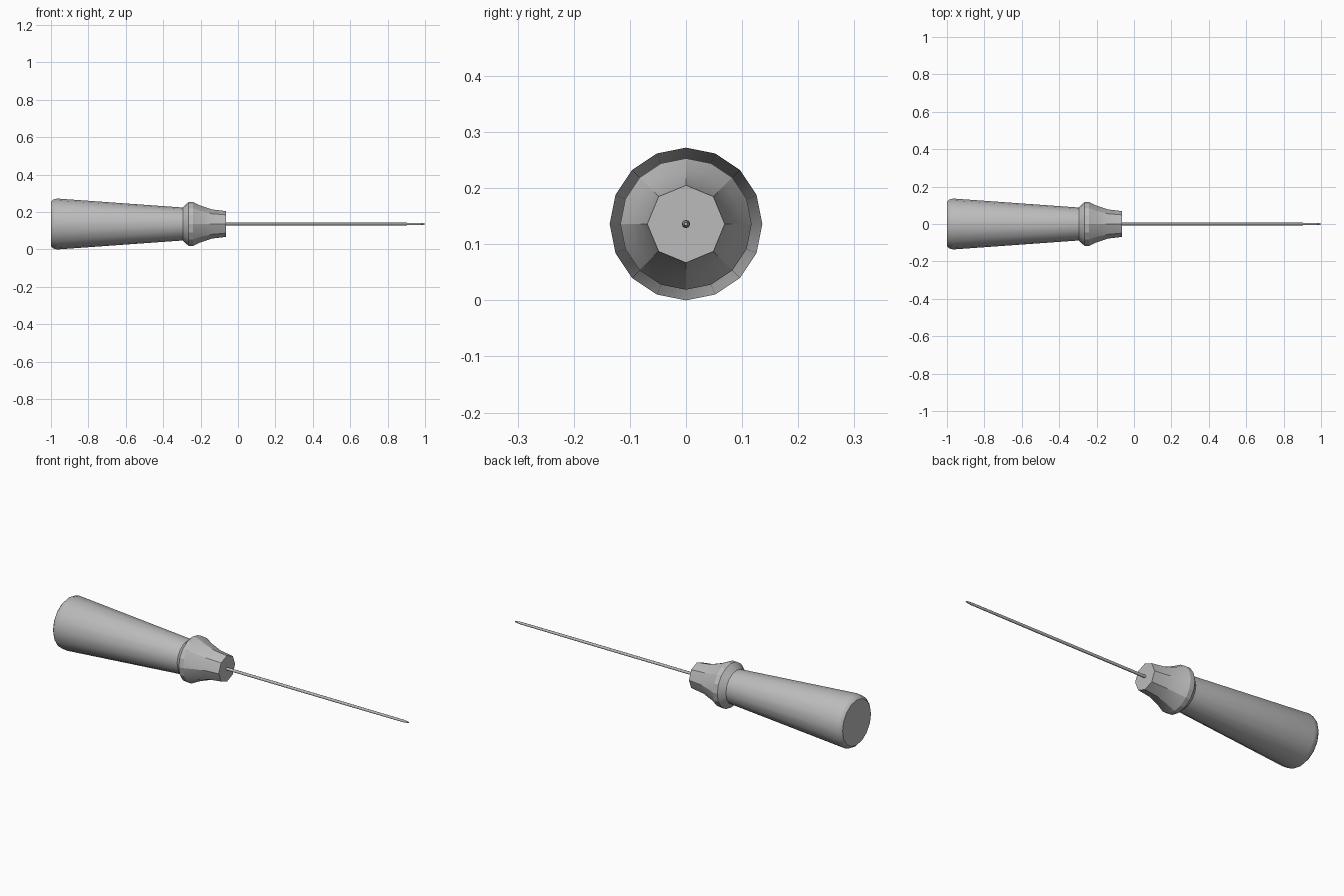
import bpy, bmesh, math

old = bpy.data.objects.get("Cube")
if old:
    bpy.data.objects.remove(old, do_unlink=True)

AXIS_Z = 0.136

grey = bpy.data.materials.new("plain_grey")
grey.use_nodes = True
colour = (0.5, 0.5, 0.5, 1)
grey.diffuse_color = colour
grey.node_tree.nodes["Principled BSDF"].inputs["Base Color"].default_value = colour


def turned(name, profile, sides, angle):
    """Turn a profile of (x, radius, facet) about the long axis; facet 1 halves the side count."""
    bm = bmesh.new()
    rings = []
    for x, radius, facet in profile:
        ring = []
        for i in range(sides):
            a = 2 * math.pi * i / sides
            r = radius
            if i % 2:
                r *= 1 - facet * (1 - math.cos(2 * math.pi / sides))
            ring.append(bm.verts.new((x, r * math.sin(a), AXIS_Z + r * math.cos(a))))
        rings.append(ring)
    for a, b in zip(rings, rings[1:]):
        for i in range(sides):
            j = (i + 1) % sides
            bm.faces.new((a[i], a[j], b[j], b[i]))
    bm.faces.new(rings[0])
    bm.faces.new(rings[-1])
    bmesh.ops.recalc_face_normals(bm, faces=bm.faces)
    mesh = bpy.data.meshes.new(name)
    bm.to_mesh(mesh)
    bm.free()
    mesh.materials.append(grey)
    obj = bpy.data.objects.new(name, mesh)
    bpy.context.collection.objects.link(obj)
    bpy.ops.object.select_all(action="DESELECT")
    obj.select_set(True)
    bpy.context.view_layer.objects.active = obj
    bpy.ops.object.shade_smooth_by_angle(angle=math.radians(angle))
    return obj


# Long tapering grip with a rounded butt
turned("grip", [(-1, 0.119, 0), (-0.99, 0.13, 0), (-0.965, 0.136, 0),
                (-0.295, 0.088, 0)], 16, 40)

# Flared collar narrowing to an eight-sided nose
turned("collar", [(-0.295, 0.088, 0), (-0.265, 0.117, 0), (-0.24, 0.117, 0),
                  (-0.2, 0.098, 0.3), (-0.14, 0.078, 0.7), (-0.065, 0.069, 1)], 16, 20)

# Thin spike with a fine tip
turned("spike", [(-0.07, 0.0075, 0), (0.6, 0.0075, 0), (0.97, 0.0065, 0),
                 (1, 0.003, 0)], 8, 50)
